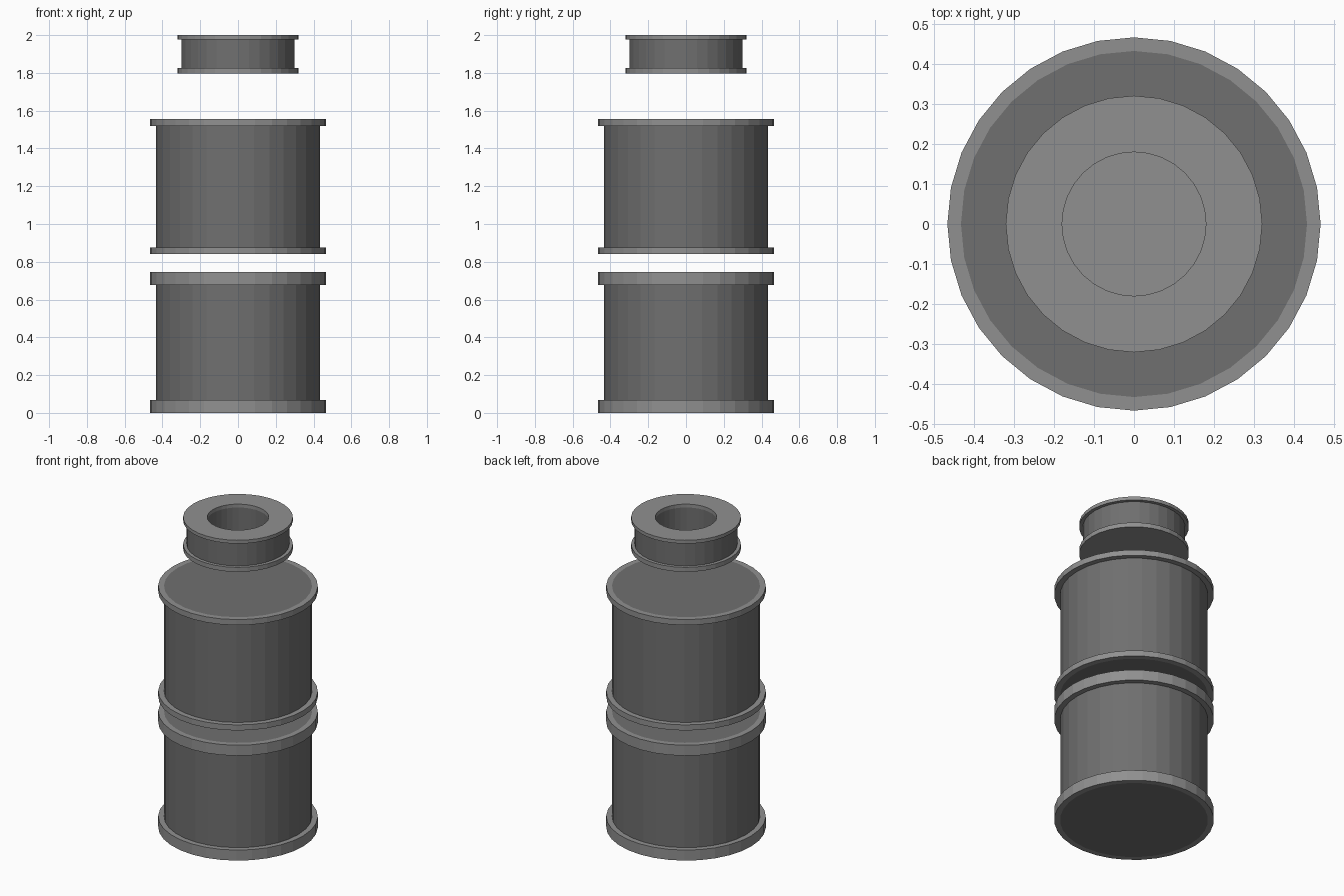
import bpy, bmesh, math

if "Cube" in bpy.data.objects:
    bpy.data.objects.remove(bpy.data.objects["Cube"])

SIDES = 32


def grey(name, v):
    m = bpy.data.materials.new(name)
    m.diffuse_color = (v, v, v, 1)
    m.use_nodes = True
    m.node_tree.nodes["Principled BSDF"].inputs["Base Color"].default_value = m.diffuse_color
    return m


LIGHT = grey("light_grey", 0.28)
DARK = grey("dark_grey", 0.16)


def turned(name, r_out, z0, z1, mat, r_in=0.0):
    """Upright solid disc, or a ring when r_in is given."""
    bm = bmesh.new()

    def loop(r, z):
        return [bm.verts.new((r * math.cos(2 * math.pi * i / SIDES),
                              r * math.sin(2 * math.pi * i / SIDES), z))
                for i in range(SIDES)]

    loops = [loop(r_out, z0), loop(r_out, z1)]
    if r_in:
        loops += [loop(r_in, z1), loop(r_in, z0)]
        pairs = [(loops[k], loops[(k + 1) % 4]) for k in range(4)]
    else:
        pairs = [(loops[0], loops[1])]
        bm.faces.new(loops[0][::-1])
        bm.faces.new(loops[1])
    for a, b in pairs:
        for i in range(SIDES):
            j = (i + 1) % SIDES
            bm.faces.new((a[i], a[j], b[j], b[i]))
    bmesh.ops.recalc_face_normals(bm, faces=bm.faces)
    me = bpy.data.meshes.new(name)
    bm.to_mesh(me)
    bm.free()
    me.materials.append(mat)
    ob = bpy.data.objects.new(name, me)
    bpy.context.collection.objects.link(ob)
    return ob


# Two drums, each a dark body with a light collar at either end
for name, z0, z1, h in (("lower_drum", 0.0, 0.745, 0.068),
                        ("upper_drum", 0.84, 1.556, 0.036)):
    turned(name + "_body", 0.433, z0, z1, DARK)
    turned(name + "_bottom_collar", 0.467, z0, z0 + h, LIGHT, 0.433)
    turned(name + "_top_collar", 0.467, z1 - h, z1, LIGHT, 0.433)

# Floating neck: closed base flange, hollow wall, open top flange
turned("neck_base_flange", 0.321, 1.796, 1.825, LIGHT)
turned("neck_wall", 0.300, 1.825, 1.978, DARK, 0.18)
turned("neck_top_flange", 0.321, 1.978, 2.0, LIGHT, 0.18)
